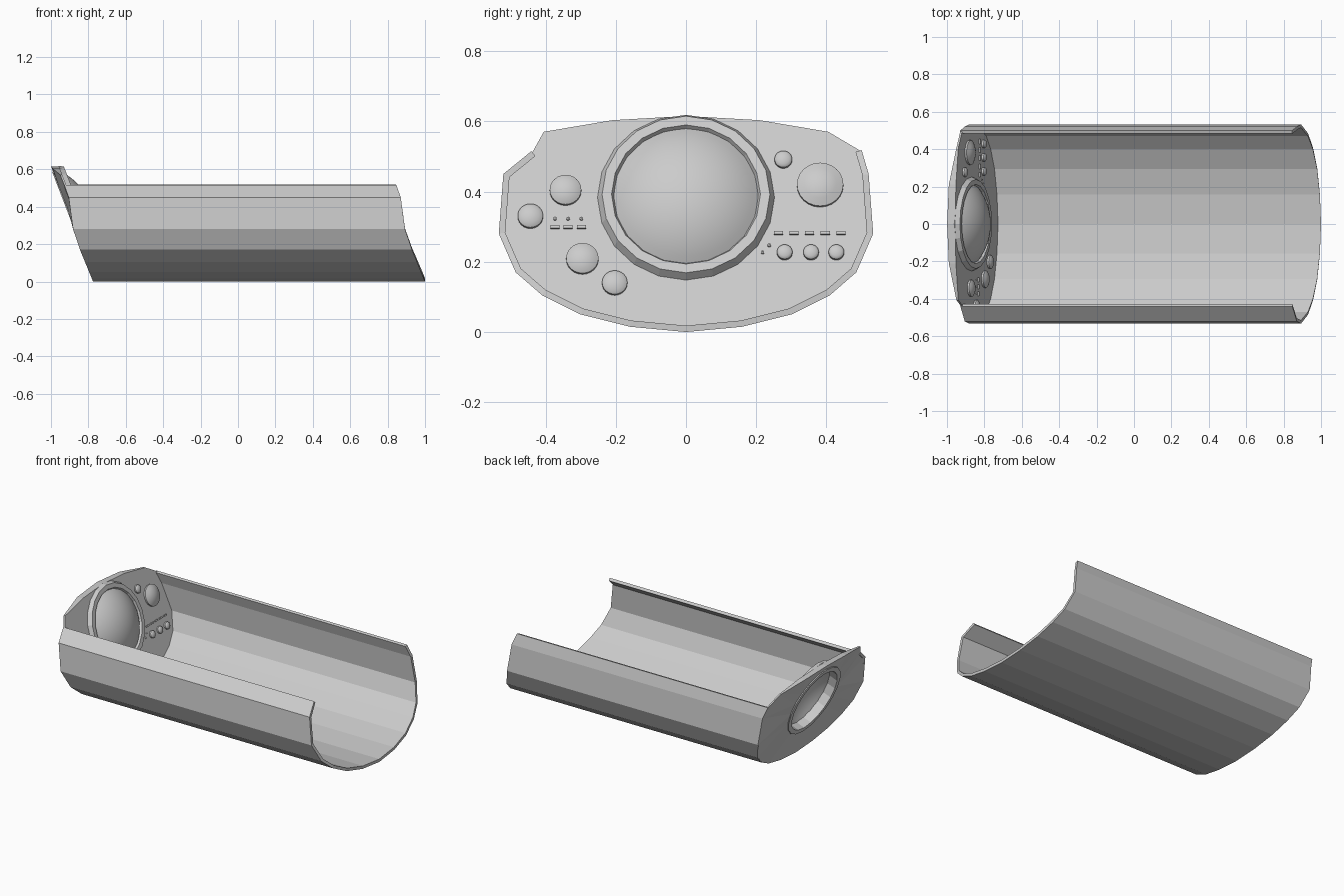
import bpy, bmesh, math
from mathutils import Matrix, Vector

if "Cube" in bpy.data.objects:
    bpy.data.objects.remove(bpy.data.objects["Cube"])

# End curve shared by both ends of the trough: (z, x of open end)
END = [(0, 1.0), (.17, .93), (.28, .893), (.45, .87), (.52, .845),
       (.57, .825), (.603, .785), (.616, .775)]
LENGTH = 1.775
TILT = math.atan(.385)
CEN_Z = .383


def end_x(z):
    for (z0, x0), (z1, x1) in zip(END, END[1:]):
        if z <= z1:
            return x0 + (x1 - x0) * (z - z0) / (z1 - z0)
    return END[-1][1]


def face_x(z):
    return -.72 - .385 * z


def frame(y, z):
    # local z axis points out of the tilted panel, local y up along it
    s, c = math.sin(TILT), math.cos(TILT)
    return Matrix(((0, -s, c, face_x(z)), (1, 0, 0, y), (0, c, s, z), (0, 0, 0, 1)))


def finish(name, bm, smooth=False):
    bmesh.ops.recalc_face_normals(bm, faces=bm.faces[:])
    me = bpy.data.meshes.new(name)
    bm.to_mesh(me)
    bm.free()
    ob = bpy.data.objects.new(name, me)
    bpy.context.collection.objects.link(ob)
    if smooth:
        bpy.ops.object.select_all(action='DESELECT')
        ob.select_set(True)
        bpy.context.view_layer.objects.active = ob
        bpy.ops.object.shade_smooth_by_angle(angle=math.radians(30))
    return ob


def lathe(name, profile, y, z, seg, closed=False, smooth=False):
    bm = bmesh.new()
    m = frame(y, z)
    rings = []
    for r, h in profile:
        if r == 0:
            rings.append([bm.verts.new(m @ Vector((0, 0, h)))] * seg)
        else:
            rings.append([bm.verts.new(m @ Vector((r * math.sin(a), r * math.cos(a), h)))
                          for a in (2 * math.pi * i / seg for i in range(seg))])
    pairs = list(zip(rings, rings[1:]))
    if closed:
        pairs.append((rings[-1], rings[0]))
    for a, b in pairs:
        for i in range(seg):
            j = (i + 1) % seg
            bm.faces.new(list(dict.fromkeys((a[i], a[j], b[j], b[i]))))
    return finish(name, bm, smooth)


def cap(r, base, rise, steps):
    # spherical cap profile from rim to pole
    R = (r * r + rise * rise) / (2 * rise)
    a = math.asin(r / R)
    pts = [(R * math.sin(a * (1 - i / steps)),
            base + R * math.cos(a * (1 - i / steps)) - R + rise) for i in range(steps)]
    return pts + [(0, base + rise)]


# Trough shell
half = [(.16, .015), (.30, .05), (.41, .105), (.485, .17), (.533, .28), (.52, .45)]
outer = [(-.44, .515)] + [(-y, z) for y, z in reversed(half)] + [(0, .0)] + half + [(.50, .518)]
T = .018
inner = []
for i, p in enumerate(outer):
    p = Vector(p)
    dirs = []
    if i > 0:
        dirs.append((p - Vector(outer[i - 1])).normalized())
    if i < len(outer) - 1:
        dirs.append((Vector(outer[i + 1]) - p).normalized())
    ns = [Vector((-d.y, d.x)) for d in dirs]
    n = sum(ns, Vector((0, 0))).normalized()
    inner.append(tuple(p + n * T / n.dot(ns[0])))
bm = bmesh.new()
rows = []
for pts in (outer, inner):
    for off in (-LENGTH, 0):
        rows.append([bm.verts.new((end_x(o[1]) + off, y, z)) for (y, z), o in zip(pts, outer)])
ol, orr, il, ir = rows
for a, b in ((ol, orr), (orr, ir), (ir, il), (il, ol)):
    for i in range(len(outer) - 1):
        bm.faces.new((a[i], a[i + 1], b[i + 1], b[i]))
for k in (0, -1):
    bm.faces.new((ol[k], orr[k], ir[k], il[k]))
finish("trough_shell", bm)

# Instrument panel plate with a round opening
outline = [(y * .992, .3 + (z - .3) * .992) for y, z in outer]
outline += [(.405, .57), (.21, .603), (0, .615), (-.21, .603), (-.405, .57)]
SEG = 20
bm = bmesh.new()
loops = []
for back in (True, False):
    rim = [bm.verts.new((end_x(z) - LENGTH if back else face_x(z), y, z)) for y, z in outline]
    m = frame(0, CEN_Z)
    hole = [bm.verts.new(m @ Vector((.228 * math.sin(a), .228 * math.cos(a), -.04 if back else 0)))
            for a in (2 * math.pi * i / SEG for i in range(SEG))]
    edges = []
    for lp in (rim, hole):
        edges += [bm.edges.new((lp[i], lp[(i + 1) % len(lp)])) for i in range(len(lp))]
    bmesh.ops.triangle_fill(bm, use_beauty=True, edges=edges, normal=(1, 0, 0))
    loops.append((rim, hole))
for a, b in zip(*loops):
    for i in range(len(a)):
        j = (i + 1) % len(a)
        bm.faces.new((a[i], a[j], b[j], b[i]))
finish("instrument_panel", bm)

# Central ring and domed window
lathe("window_ring", [(.252, 0), (.239, .024), (.212, .024), (.205, .01),
                      (.205, -.045), (.235, -.045)], 0, CEN_Z, SEG, closed=True)
lathe("window_dome", cap(.206, .011, .075, 10), 0, CEN_Z, SEG * 2, smooth=True)

# Round knobs and dials
knobs = [(-.343, .402, .045), (-.443, .328, .036), (-.295, .207, .046), (-.203, .138, .036),
         (.277, .489, .025), (.382, .417, .066),
         (.281, .225, .022), (.356, .225, .022), (.428, .225, .022)]
for i, (y, z, r) in enumerate(knobs):
    lathe(f"knob_{i + 1}", [(r, -.005), (r, .01)] + cap(r * .9, .013, r * .25, 4),
          y, z, 24, smooth=True)

# Indicator bars
bars = [(-.373 + .0375 * i, .298) for i in range(3)] + [(.263 + .0445 * i, .28) for i in range(5)]
for i, (y, z) in enumerate(bars):
    bm = bmesh.new()
    bmesh.ops.create_cube(bm, size=1, matrix=frame(y, z) @ Matrix.Diagonal((.026, .009, .016, 1)))
    finish(f"indicator_bar_{i + 1}", bm)

# Small indicator lamps
lamps = [(-.373 + .0375 * i, .322) for i in range(3)] + [(.237, .246), (.218, .226)]
for i, (y, z) in enumerate(lamps):
    lathe(f"indicator_lamp_{i + 1}", [(.005, -.004), (.005, .005), (0, .008)], y, z, 10)
